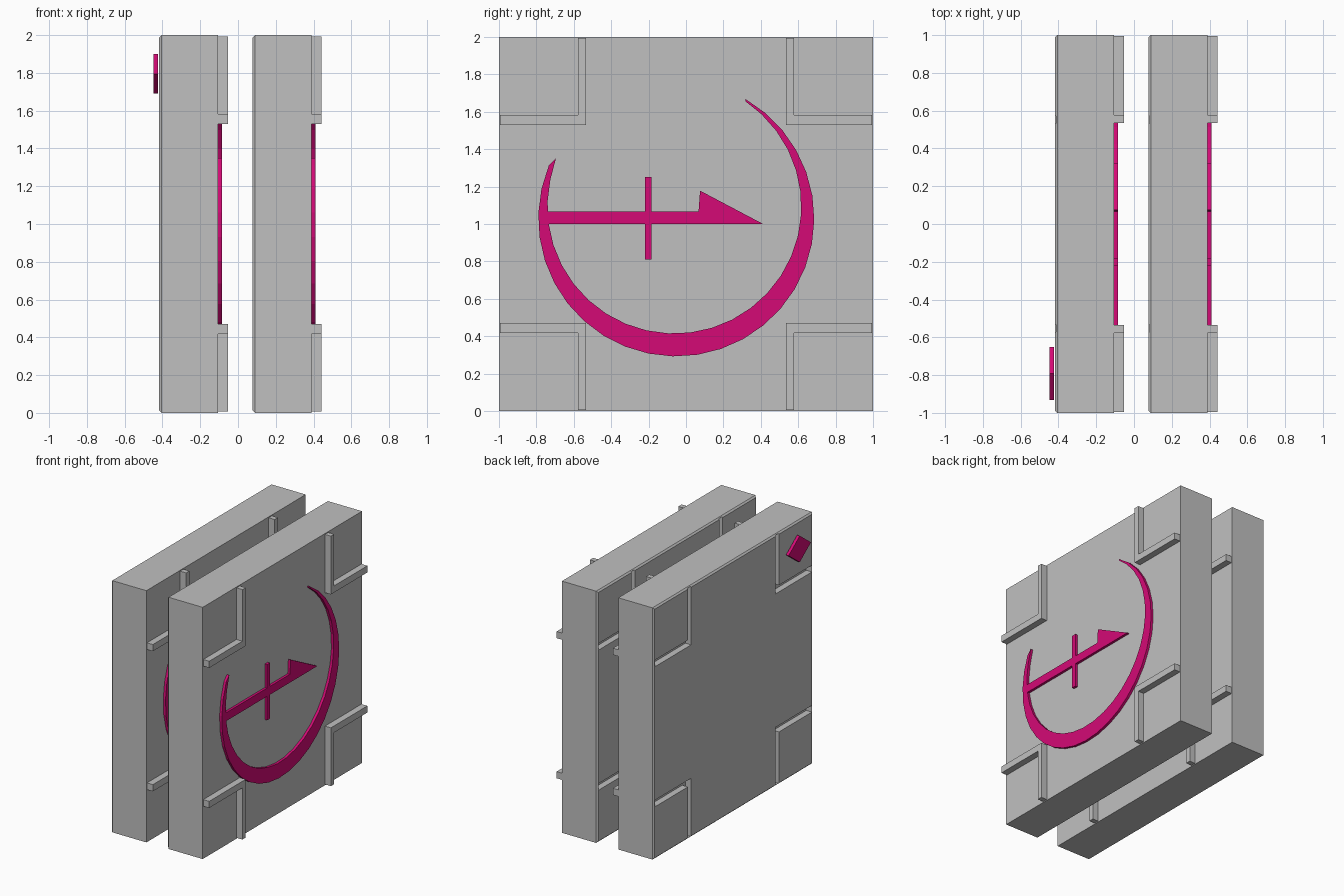
import bpy, bmesh, math

if "Cube" in bpy.data.objects:
    bpy.data.objects.remove(bpy.data.objects["Cube"])


def material(name, rgb):
    m = bpy.data.materials.new(name)
    m.diffuse_color = (*rgb, 1)
    m.use_nodes = True
    m.node_tree.nodes["Principled BSDF"].inputs["Base Color"].default_value = m.diffuse_color
    return m


grey = material("light grey", (0.53, 0.53, 0.53))
pink = material("magenta", (0.66, 0.003, 0.18))


def plates(name, outlines, x0, x1, mat):
    """One object made of (y, z) outlines extruded from x0 to x1."""
    bm = bmesh.new()
    for pts in outlines:
        face = bm.faces.new([bm.verts.new((x0, y, z)) for y, z in pts])
        ext = bmesh.ops.extrude_face_region(bm, geom=[face], use_keep_orig=True)
        for v in ext["geom"]:
            if isinstance(v, bmesh.types.BMVert):
                v.co.x = x1
    bmesh.ops.recalc_face_normals(bm, faces=bm.faces)
    me = bpy.data.meshes.new(name)
    bm.to_mesh(me)
    bm.free()
    me.materials.append(mat)
    ob = bpy.data.objects.new(name, me)
    bpy.context.collection.objects.link(ob)
    return ob


def box(y0, y1, z0, z1):
    return [(y0, z0), (y1, z0), (y1, z1), (y0, z1)]


def corner_outlines():
    """L shapes mirrored into the four corners."""
    ell = [(.535, .53), (.993, .53), (.993, .583), (.576, .583), (.576, .993), (.535, .993)]
    return [[(sy * y, 1 + sz * z) for y, z in ell] for sy in (-1, 1) for sz in (-1, 1)]


def arc(cy, cz, r, a0, a1, n):
    steps = [math.radians(a0 + (a1 - a0) * i / n) for i in range(n + 1)]
    return [(cy + r * math.cos(a), cz + r * math.sin(a)) for a in steps]


# tapered crescent as a strip of quads between two offset circles
def crescent(name, x0, x1):
    n = 26
    outer = arc(-.052, 1.03, .737, 157.5, 420, n)
    inner = arc(-.062, 1.093, .678, 157.8, 416.5, n)
    inner[0] = (-.695, 1.35)
    inner[-1] = (.318, 1.655)
    return plates(name, [outer + inner[::-1]], x0, x1, pink)


def slab(name, back, front):
    ob = plates(name, [box(-1, 1, 0, 2)], back, front, grey)
    # small chamfer round the back face
    bm = bmesh.new()
    bm.from_mesh(ob.data)
    edges = [e for e in bm.edges if all(abs(v.co.x - back) < 1e-4 for v in e.verts)]
    bmesh.ops.bevel(bm, geom=edges, offset=.012, segments=1, affect='EDGES')
    bm.to_mesh(ob.data)
    bm.free()
    # corner grooves in the back that receive the ridges of the next slab
    cutter = plates("groove_cutter", corner_outlines(), back - .05, back + .05, grey)
    cutter.scale = (1, .992, 1)
    cutter.hide_render = True
    mod = ob.modifiers.new("grooves", 'BOOLEAN')
    mod.operation, mod.object, mod.solver = 'DIFFERENCE', cutter, 'EXACT'
    bpy.context.view_layer.objects.active = ob
    bpy.ops.object.modifier_apply(modifier=mod.name)
    bpy.data.objects.remove(cutter)


for side, back in (("rear", -.417), ("front", .078)):
    front = back + .312
    slab(side + "_slab", back, front)
    # raised corner ridges
    plates(side + "_corner_ridges", corner_outlines(), front - .005, front + .052, grey)
    # dial decoration: crescent, pointer and crossbar
    crescent(side + "_crescent", front - .005, front + .02)
    pointer = [(-.745, 1), (.412, 1), (.075, 1.178), (.067, 1.066), (-.74, 1.066)]
    plates(side + "_pointer", [pointer], front - .005, front + .02, pink)
    plates(side + "_crossbar", [box(-.22, -.183, .81, 1), box(-.22, -.183, 1.066, 1.252)],
           front - .005, front + .02, pink)

# small tilted tab behind the rear slab
plates("tab", [[(-.93, 1.795), (-.79, 1.69), (-.65, 1.795), (-.79, 1.90)]], -.447, -.424, pink)
